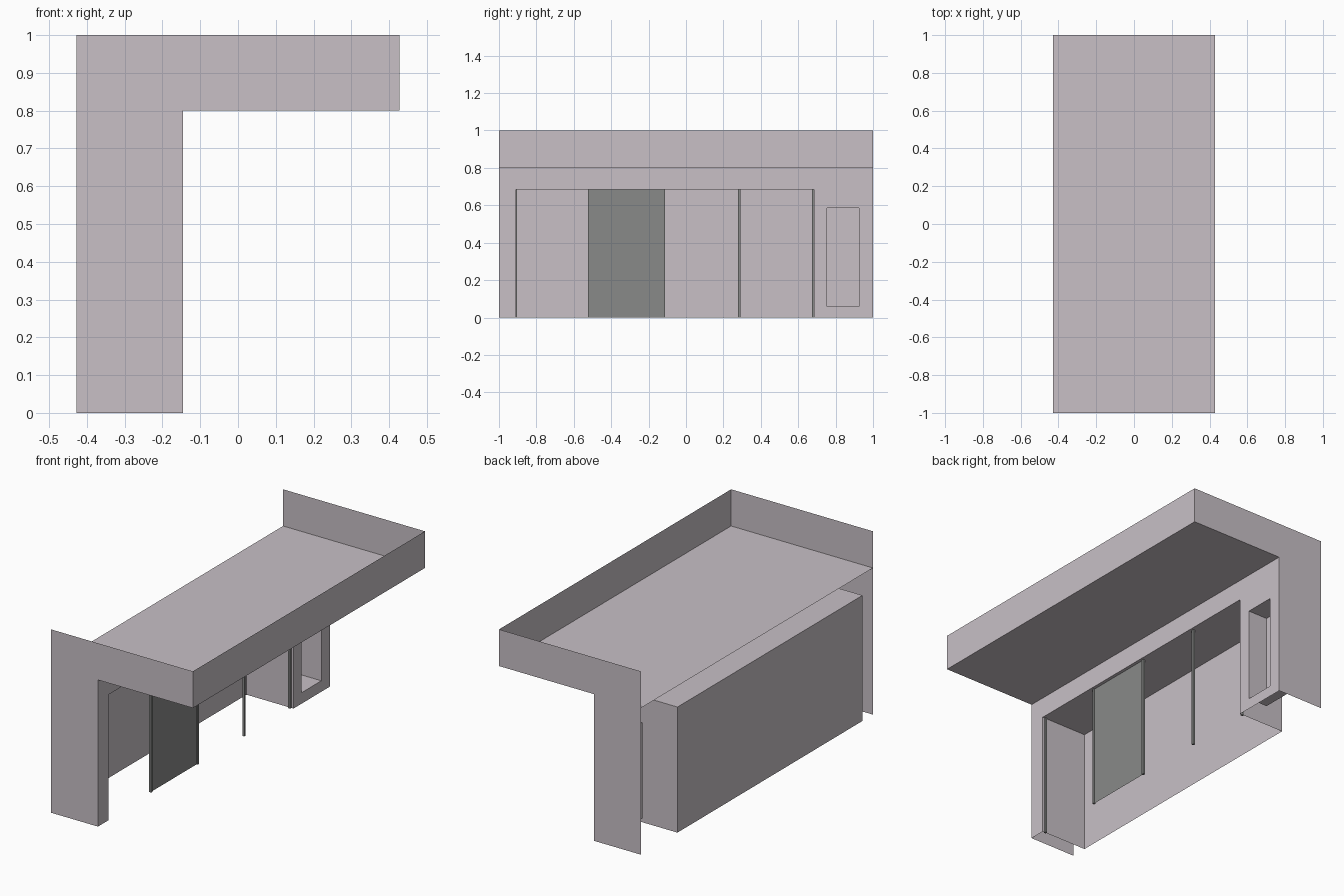
import bpy, bmesh

if "Cube" in bpy.data.objects:
    bpy.data.objects.remove(bpy.data.objects["Cube"])

BACK, WALL, FRONT = -0.428, -0.145, 0.428   # x of rear, shop front, canopy edge
SOFFIT = 0.80
DOOR = (-0.91, 0.685, 0.0, 0.685)           # y0, y1, z0, z1 of shop opening
WIN = (0.755, 0.925, 0.06, 0.585)           # side window opening


def material(name, color):
    m = bpy.data.materials.new(name)
    m.diffuse_color = color
    m.use_nodes = True
    m.node_tree.nodes["Principled BSDF"].inputs["Base Color"].default_value = m.diffuse_color
    return m


PAINT = material("pale_paint", (0.58, 0.53, 0.565, 1))
METAL = material("dark_grey", (0.25, 0.255, 0.25, 1))


def sheets(name, polys, mat=PAINT):
    """Object made of open flat polygons, each a list of corner points."""
    bm = bmesh.new()
    for pts in polys:
        bm.faces.new([bm.verts.new(p) for p in pts])
    bmesh.ops.remove_doubles(bm, verts=bm.verts, dist=1e-5)
    me = bpy.data.meshes.new(name)
    bm.to_mesh(me)
    bm.free()
    me.materials.append(mat)
    ob = bpy.data.objects.new(name, me)
    bpy.context.collection.objects.link(ob)
    return ob


def rect_x(x, y0, y1, z0, z1):
    return [(x, y0, z0), (x, y1, z0), (x, y1, z1), (x, y0, z1)]


def rect_y(y, x0, x1, z0, z1):
    return [(x0, y, z0), (x1, y, z0), (x1, y, z1), (x0, y, z1)]


def rect_z(z, x0, x1, y0, y1):
    return [(x0, y0, z), (x1, y0, z), (x1, y1, z), (x0, y1, z)]


def box(name, x0, x1, y0, y1, z0, z1, mat):
    bm = bmesh.new()
    bmesh.ops.create_cube(bm, size=1)
    for v in bm.verts:
        v.co = ((x0 + x1) / 2 + v.co.x * (x1 - x0),
                (y0 + y1) / 2 + v.co.y * (y1 - y0),
                (z0 + z1) / 2 + v.co.z * (z1 - z0))
    me = bpy.data.meshes.new(name)
    bm.to_mesh(me)
    bm.free()
    me.materials.append(mat)
    bpy.context.collection.objects.link(bpy.data.objects.new(name, me))


# L-shaped end walls
profile = [(BACK, 0), (WALL, 0), (WALL, SOFFIT), (FRONT, SOFFIT), (FRONT, 1), (BACK, 1)]
sheets("end_wall_near", [[(x, -1, z) for x, z in profile]])
sheets("end_wall_far", [[(x, 1, z) for x, z in reversed(profile)]])

# Canopy: roof deck and front fascia
sheets("roof_deck", [rect_z(SOFFIT, BACK, FRONT, -1, 1)])
sheets("canopy_fascia", [rect_x(FRONT, -1, 1, SOFFIT, 1)])

# Shop front wall with its two openings
dy0, dy1, _, dz1 = DOOR
wy0, wy1, wz0, wz1 = WIN
sheets("front_wall", [
    rect_x(WALL, -1, dy0, 0, dz1),
    rect_x(WALL, -1, dy1, dz1, SOFFIT),
    rect_x(WALL, dy1, wy0, 0, SOFFIT),
    rect_x(WALL, wy0, wy1, 0, wz0),
    rect_x(WALL, wy0, wy1, wz1, SOFFIT),
    rect_x(WALL, wy1, 1, 0, SOFFIT)])

# Deep room behind the opening (no floor)
sheets("room_shell", [
    rect_x(BACK, dy0, dy1, 0, dz1),
    rect_y(dy1, BACK, WALL, 0, dz1),
    rect_y(dy0, BACK, WALL, 0, dz1)[::-1],
    rect_z(dz1, BACK, WALL, dy0, dy1)[::-1]])

# Shallow window niche
niche = WALL - 0.12
sheets("window_niche", [
    rect_x(niche, *WIN),
    rect_y(wy1, niche, WALL, wz0, wz1),
    rect_y(wy0, niche, WALL, wz0, wz1)[::-1],
    rect_z(wz0, niche, WALL, wy0, wy1),
    rect_z(wz1, niche, WALL, wy0, wy1)[::-1]])

# Slim posts and one closed panel between them
for i, y in enumerate((-0.91, -0.518, -0.119, 0.285, 0.68)):
    box(f"post_{i + 1}", -0.169, -0.157, y - 0.006, y + 0.006, 0, dz1, METAL)
sheets("door_panel", [rect_x(-0.163, -0.512, -0.125, 0, dz1)], METAL)
